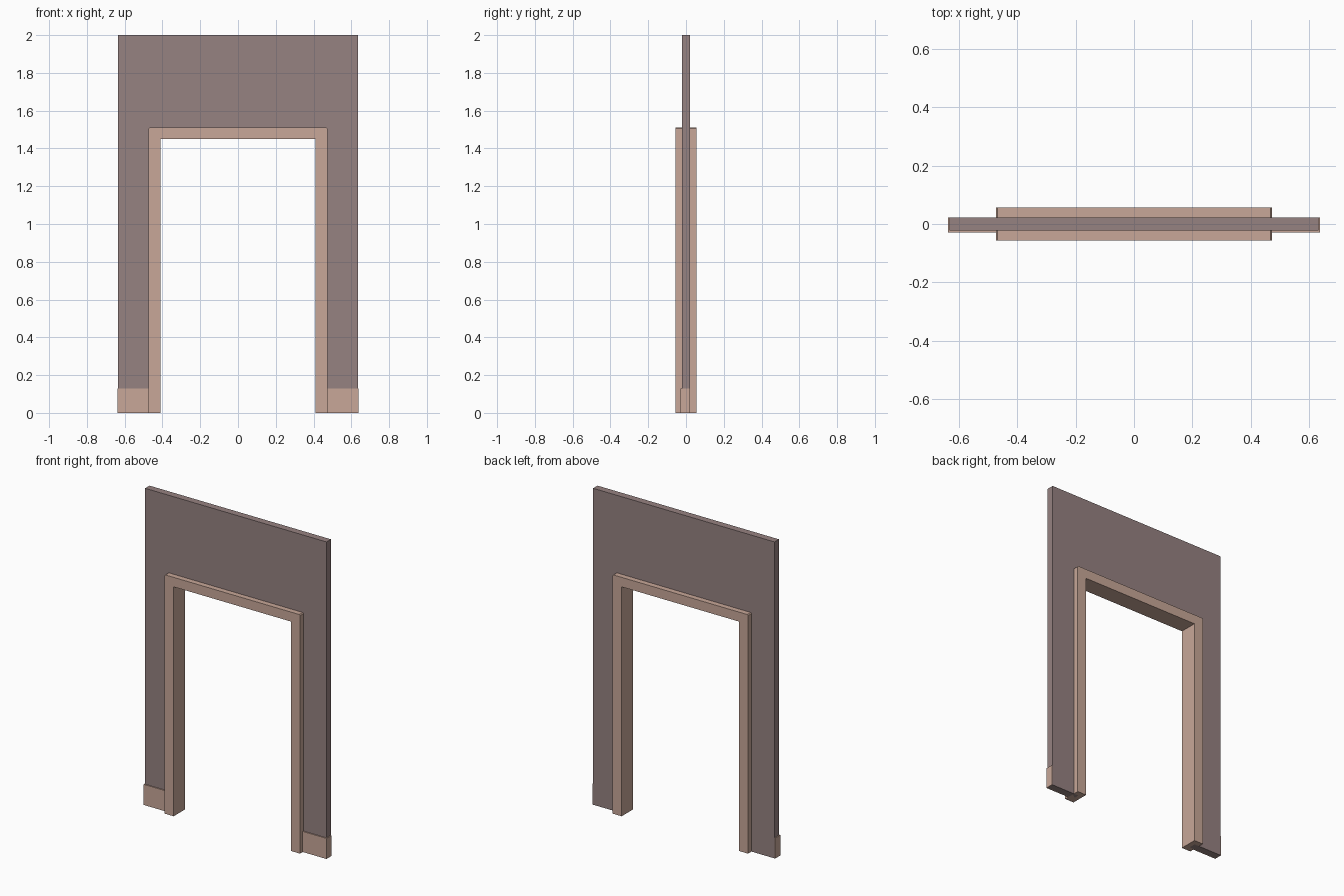
import bpy, bmesh
from mathutils import Vector

if "Cube" in bpy.data.objects:
    bpy.data.objects.remove(bpy.data.objects["Cube"])


def srgb(r, g, b):
    def lin(c):
        c /= 255
        return c / 12.92 if c <= 0.04045 else ((c + 0.055) / 1.055) ** 2.4
    return (lin(r), lin(g), lin(b), 1)


def material(name, colour):
    m = bpy.data.materials.new(name)
    m.diffuse_color = colour
    m.use_nodes = True
    m.node_tree.nodes["Principled BSDF"].inputs["Base Color"].default_value = m.diffuse_color
    return m


wall_mat = material("mauve_grey_wall", srgb(150, 130, 129))
trim_mat = material("pinkish_beige_trim", srgb(200, 167, 152))


def extrude(name, points, direction, mat):
    """Flat outline pushed along a direction into a solid."""
    bm = bmesh.new()
    face = bm.faces.new([bm.verts.new(p) for p in points])
    res = bmesh.ops.extrude_face_region(bm, geom=[face], use_keep_orig=True)
    moved = [v for v in res["geom"] if isinstance(v, bmesh.types.BMVert)]
    bmesh.ops.translate(bm, vec=Vector(direction), verts=moved)
    bmesh.ops.recalc_face_normals(bm, faces=bm.faces)
    mesh = bpy.data.meshes.new(name)
    bm.to_mesh(mesh)
    bm.free()
    mesh.materials.append(mat)
    obj = bpy.data.objects.new(name, mesh)
    bpy.context.collection.objects.link(obj)
    return obj


def arch(name, half_out, top_out, half_in, top_in, depth, mat, cut=0.0):
    """Upside-down U in the xz plane, optionally with clipped top corners."""
    right = [(half_in, top_in), (half_in, 0), (half_out, 0)]
    if cut:
        right += [(half_out, top_out - cut), (half_out - cut, top_out)]
    else:
        right += [(half_out, top_out)]
    outline = right + [(-x, z) for x, z in reversed(right)]
    return extrude(name, [(x, -depth, z) for x, z in outline],
                   (0, 2 * depth, 0), mat)


WALL_X, WALL_Y = 0.634, 0.022
BASE_X, BASE_Y, BASE_H = 0.639, 0.029, 0.13

# Wall panel with doorway; its opening edge is buried inside the door frame
arch("wall", WALL_X, 2.0, 0.44, 1.48, WALL_Y, wall_mat)

# Door frame, standing proud of the wall on both sides
arch("door_frame", 0.473, 1.51, 0.41, 1.45, 0.0565, trim_mat, cut=0.005)

# Skirting boards: L-shaped in plan, along the front and around the wall end
plan = [(0.45, -BASE_Y), (BASE_X, -BASE_Y), (BASE_X, WALL_Y),
        (WALL_X, WALL_Y), (WALL_X, -WALL_Y), (0.45, -WALL_Y)]
for side, s in (("left", -1), ("right", 1)):
    extrude(side + "_skirting_board", [(s * x, y, 0) for x, y in plan],
            (0, 0, BASE_H), trim_mat)
